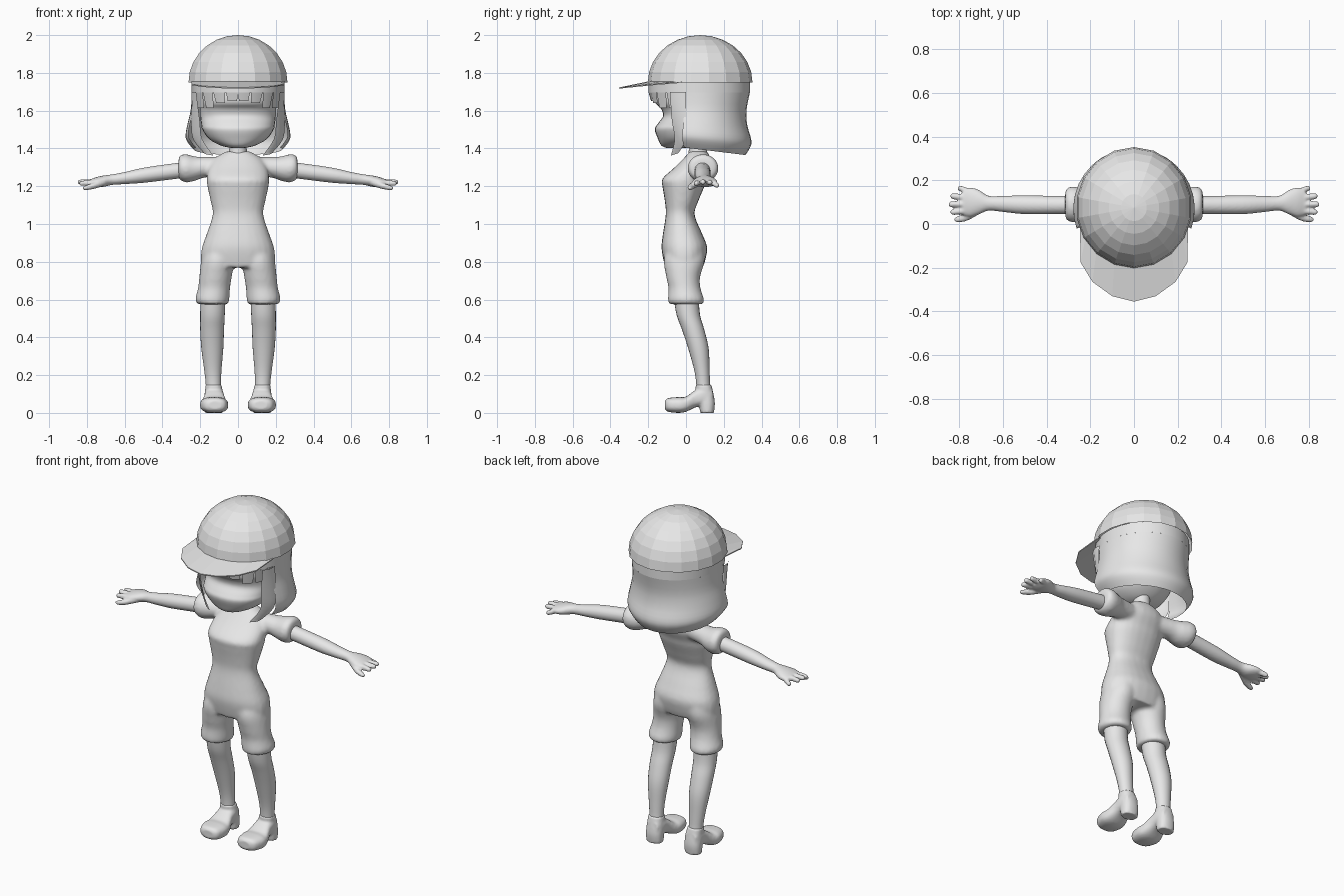
import bpy, bmesh, math

grey = bpy.data.materials.new("plain_grey")
grey.diffuse_color = (0.8, 0.8, 0.8, 1)


def finish(bm, name, smooth=True, voxel=None, closed=True):
    if closed:
        bmesh.ops.recalc_face_normals(bm, faces=bm.faces)
    for f in bm.faces:
        f.smooth = smooth
    me = bpy.data.meshes.new(name)
    bm.to_mesh(me)
    bm.free()
    me.materials.append(grey)
    ob = bpy.data.objects.new(name, me)
    bpy.context.collection.objects.link(ob)
    if voxel:  # fuse overlapping volumes into one skin
        m = ob.modifiers.new("fuse", 'REMESH')
        m.mode = 'VOXEL'
        m.voxel_size = voxel
        m.use_smooth_shade = True
        s = ob.modifiers.new("soften", 'SMOOTH')
        s.factor = 0.5
        s.iterations = 4
    return ob


def spline(rows, steps):
    out = []
    for i in range(len(rows) - 1):
        p = [rows[max(0, min(len(rows) - 1, i + k))] for k in (-1, 0, 1, 2)]
        for j in range(steps):
            t = j / steps
            out.append([0.5 * (2 * b + (c - a) * t + (2 * a - 5 * b + 4 * c - d) * t * t
                               + (3 * b - a - 3 * c + d) * t ** 3) for a, b, c, d in zip(*p)])
    return out + [list(rows[-1])]


def loft(bm, axis, rows, s=1, n=24, power=1.0, steps=4):
    """Closed loft; row = position on axis, centre a, centre b, radius a, radius b."""
    rings = []
    for t, a, b, ra, rb in spline(rows, steps):
        ring = []
        for k in range(n):
            c, d = math.cos(2 * math.pi * k / n), math.sin(2 * math.pi * k / n)
            u = a + ra * math.copysign(abs(c) ** power, c)
            v = b + rb * math.copysign(abs(d) ** power, d)
            x, y, z = {'x': (t, u, v), 'y': (u, t, v), 'z': (u, v, t)}[axis]
            ring.append(bm.verts.new((s * x, y, z)))
        rings.append(ring)
    for r, q in zip(rings, rings[1:]):
        for k in range(n):
            bm.faces.new((r[k], r[(k + 1) % n], q[(k + 1) % n], q[k]))
    bm.faces.new(rings[0])
    bm.faces.new(rings[-1])


def column(rows):
    """(z, half width, y front, y back) -> loft rows centred on x = 0."""
    return [(z, 0, (f + b) / 2, w, (b - f) / 2) for z, w, f, b in rows]


def sheet(name, grid):
    """Open surface through a grid of points."""
    bm = bmesh.new()
    vs = [[bm.verts.new(p) for p in row] for row in grid]
    for r, q in zip(vs, vs[1:]):
        for k in range(len(r) - 1):
            bm.faces.new((r[k], r[k + 1], q[k + 1], q[k]))
    return finish(bm, name)


# Suit: torso, shorts and puffed sleeves
bm = bmesh.new()
loft(bm, 'z', column([
    (0.77, 0.19, -0.11, 0.09), (0.82, 0.197, -0.122, 0.105), (0.88, 0.19, -0.13, 0.112),
    (0.95, 0.165, -0.122, 0.085), (1.05, 0.134, -0.107, 0.045), (1.12, 0.145, -0.112, 0.065),
    (1.2, 0.162, -0.125, 0.098), (1.24, 0.165, -0.125, 0.11), (1.3, 0.155, -0.06, 0.135),
    (1.35, 0.12, -0.01, 0.13), (1.385, 0.06, 0.02, 0.11)]), power=0.88)
for s in (1, -1):
    loft(bm, 'z', [(0.575, 0.132, 0.0, 0.08, 0.09), (0.6, 0.136, 0.0, 0.09, 0.096),
                   (0.66, 0.127, -0.008, 0.085, 0.085), (0.72, 0.119, -0.015, 0.086, 0.09),
                   (0.8, 0.108, -0.01, 0.088, 0.108), (0.86, 0.1, -0.005, 0.08, 0.1)], s)
    loft(bm, 'x', [(0.08, 0.07, 1.305, 0.05, 0.05), (0.18, 0.08, 1.3, 0.06, 0.055),
                   (0.23, 0.088, 1.293, 0.072, 0.065), (0.275, 0.09, 1.295, 0.082, 0.075),
                   (0.305, 0.09, 1.298, 0.075, 0.066), (0.315, 0.09, 1.296, 0.055, 0.05)], s)
finish(bm, "suit", voxel=0.011)

# Neck and face
bm = bmesh.new()
loft(bm, 'z', column([(1.34, 0.055, 0.01, 0.12), (1.4, 0.046, 0.015, 0.11), (1.46, 0.046, 0.01, 0.11)]))
finish(bm, "neck")
bm = bmesh.new()
loft(bm, 'z', column([
    (1.402, 0.03, -0.1, 0.0), (1.415, 0.09, -0.13, 0.08), (1.45, 0.153, -0.148, 0.13),
    (1.5, 0.188, -0.165, 0.17), (1.53, 0.195, -0.15, 0.19), (1.57, 0.2, -0.122, 0.2),
    (1.61, 0.2, -0.132, 0.2), (1.65, 0.2, -0.165, 0.2), (1.75, 0.19, -0.16, 0.2)]), n=32, power=0.9)
finish(bm, "head")

# Arms, hands, legs and shoes, one of each per side
fingers = [(0.808, 0.162, 1.205, 0.145), (0.84, 0.127, 1.22, 0.118),
           (0.848, 0.09, 1.222, 0.09), (0.84, 0.055, 1.215, 0.063)]
for s, side in ((1, "left"), (-1, "right")):
    bm = bmesh.new()
    loft(bm, 'x', [(0.25, 0.088, 1.29, 0.042, 0.042), (0.35, 0.087, 1.278, 0.042, 0.042),
                   (0.5, 0.088, 1.258, 0.043, 0.04), (0.6, 0.092, 1.243, 0.037, 0.032),
                   (0.665, 0.095, 1.235, 0.034, 0.028), (0.71, 0.1, 1.227, 0.056, 0.03),
                   (0.75, 0.1, 1.222, 0.067, 0.026), (0.785, 0.1, 1.22, 0.058, 0.015)], s)
    for x, y, z, y0 in fingers:
        loft(bm, 'x', [(0.75, y0, 1.222, 0.015, 0.016), (x - 0.015, y, z, 0.014, 0.014),
                       (x, y, z, 0.007, 0.007)], s, n=12)
    loft(bm, 'x', [(0.7, 0.07, 1.222, 0.02, 0.018), (0.76, 0.035, 1.203, 0.019, 0.017),
                   (0.805, 0.022, 1.192, 0.015, 0.013), (0.822, 0.02, 1.189, 0.007, 0.007)], s, n=12)
    finish(bm, side + "_arm", voxel=0.006)

    bm = bmesh.new()
    loft(bm, 'z', [(0.06, 0.128, 0.1, 0.042, 0.045), (0.14, 0.13, 0.092, 0.04, 0.037),
                   (0.22, 0.133, 0.085, 0.045, 0.04), (0.34, 0.136, 0.066, 0.058, 0.054),
                   (0.44, 0.137, 0.038, 0.063, 0.059), (0.52, 0.135, 0.012, 0.065, 0.062),
                   (0.62, 0.132, 0.0, 0.067, 0.067)], s)
    finish(bm, side + "_leg")

    bm = bmesh.new()
    loft(bm, 'y', [(-0.112, 0.12, 0.042, 0.035, 0.022), (-0.095, 0.123, 0.042, 0.06, 0.036),
                   (-0.04, 0.126, 0.042, 0.075, 0.042), (0.0, 0.126, 0.046, 0.07, 0.04),
                   (0.05, 0.126, 0.075, 0.054, 0.046), (0.1, 0.127, 0.09, 0.05, 0.05),
                   (0.14, 0.127, 0.085, 0.038, 0.04)], s, power=0.75)
    loft(bm, 'z', [(0.0, 0.127, 0.112, 0.048, 0.036), (0.05, 0.127, 0.11, 0.05, 0.043),
                   (0.1, 0.127, 0.1, 0.048, 0.046), (0.15, 0.13, 0.092, 0.043, 0.042)], s, power=0.85)
    finish(bm, side + "_shoe", voxel=0.007)


# Hair: full band under the cap, then a back curtain open at the face
def hair_point(deg, z, rx, ry):
    a = math.radians(deg)
    return (rx * math.sin(a), 0.07 + ry * math.cos(a), z)


sheet("hair_band", [[hair_point(d, z, 0.245, 0.268) for d in range(-180, 181, 10)] for z in (1.76, 1.695)])
profile = spline([(1.695, 0.245, 0.268), (1.6, 0.25, 0.25), (1.52, 0.266, 0.255), (1.45, 0.278, 0.275),
                  (1.41, 0.268, 0.272), (1.365, 0.235, 0.245)], 3)
curtain = []
for z, rx, ry in profile:
    drop = (1.695 - z) / 0.33
    curtain.append([hair_point(d * 10.9, z + 0.03 * drop * (1 - math.cos(math.radians(d * 10.9))), rx, ry)
                    for d in range(-10, 11)])
sheet("hair_back", curtain)

# Fringe strands and long side locks
for i, (lo, hi, z) in enumerate([(-69, -50, 1.615), (-49, -33, 1.615), (-32, -16, 1.64), (-15, 0, 1.65),
                                 (0, 15, 1.65), (16, 32, 1.64), (33, 49, 1.615), (50, 69, 1.615)]):
    span = [lo + (hi - lo) * k / 4 for k in range(5)]
    mid = (lo + hi) / 2
    sheet("fringe_%d" % i, [[hair_point(180 + d, 1.695, 0.245, 0.268) for d in span],
                            [hair_point(180 + mid + (d - mid) * 0.82, z, 0.228, 0.255) for d in span]])
front = spline([(0.222, -0.085, 1.7), (0.203, -0.075, 1.55), (0.19, -0.06, 1.45), (0.13, -0.08, 1.362)], 4)
back = spline([(0.245, 0.0, 1.7), (0.248, 0.0, 1.55), (0.238, 0.0, 1.45), (0.18, -0.04, 1.375)], 4)
for s, side in ((1, "left"), (-1, "right")):
    sheet(side + "_hair_lock", [[(s * (a[0] + (b[0] - a[0]) * t + 0.05 * t * (1 - t)),
                                  a[1] + (b[1] - a[1]) * t, a[2] + (b[2] - a[2]) * t)
                                 for t in (0, 0.5, 1)] for a, b in zip(front, back)])

# Faceted cap dome
bm = bmesh.new()
bmesh.ops.create_uvsphere(bm, u_segments=18, v_segments=14, radius=1)
bmesh.ops.delete(bm, geom=[v for v in bm.verts if v.co.z < -0.01], context='VERTS')
for v in bm.verts:
    v.co = (v.co.x * 0.266, 0.075 + v.co.y * 0.277, 1.75 + v.co.z * 0.25)
finish(bm, "cap_dome", smooth=False)

# Thin cap brim, dipping towards the front
bm = bmesh.new()
half = [(0.0, -0.355), (0.1, -0.33), (0.19, -0.265), (0.245, -0.175), (0.247, 0.0)]
outline = half + [(-x, y) for x, y in half[:0:-1]]
layers = []
for dz in (0, 0.006):
    outer = [bm.verts.new((x, y, 1.755 + min(0, y + 0.03) * 0.1 - dz)) for x, y in outline]
    inner = [bm.verts.new((x * 0.9, max(0.075 - 0.265 * math.sqrt(max(0, 1 - (x * 0.9 / 0.255) ** 2)), y),
                           1.757 - dz)) for x, y in outline]
    layers.append((outer, inner))
n = len(outline)
gap = len(half) - 1
for k in range(n):
    if k == gap:
        continue
    j = (k + 1) % n
    (o, i), (p, q) = layers
    bm.faces.new((o[k], o[j], i[j], i[k]))
    bm.faces.new((p[k], p[j], q[j], q[k]))
    bm.faces.new((o[k], o[j], p[j], p[k]))
finish(bm, "cap_brim", smooth=False)
